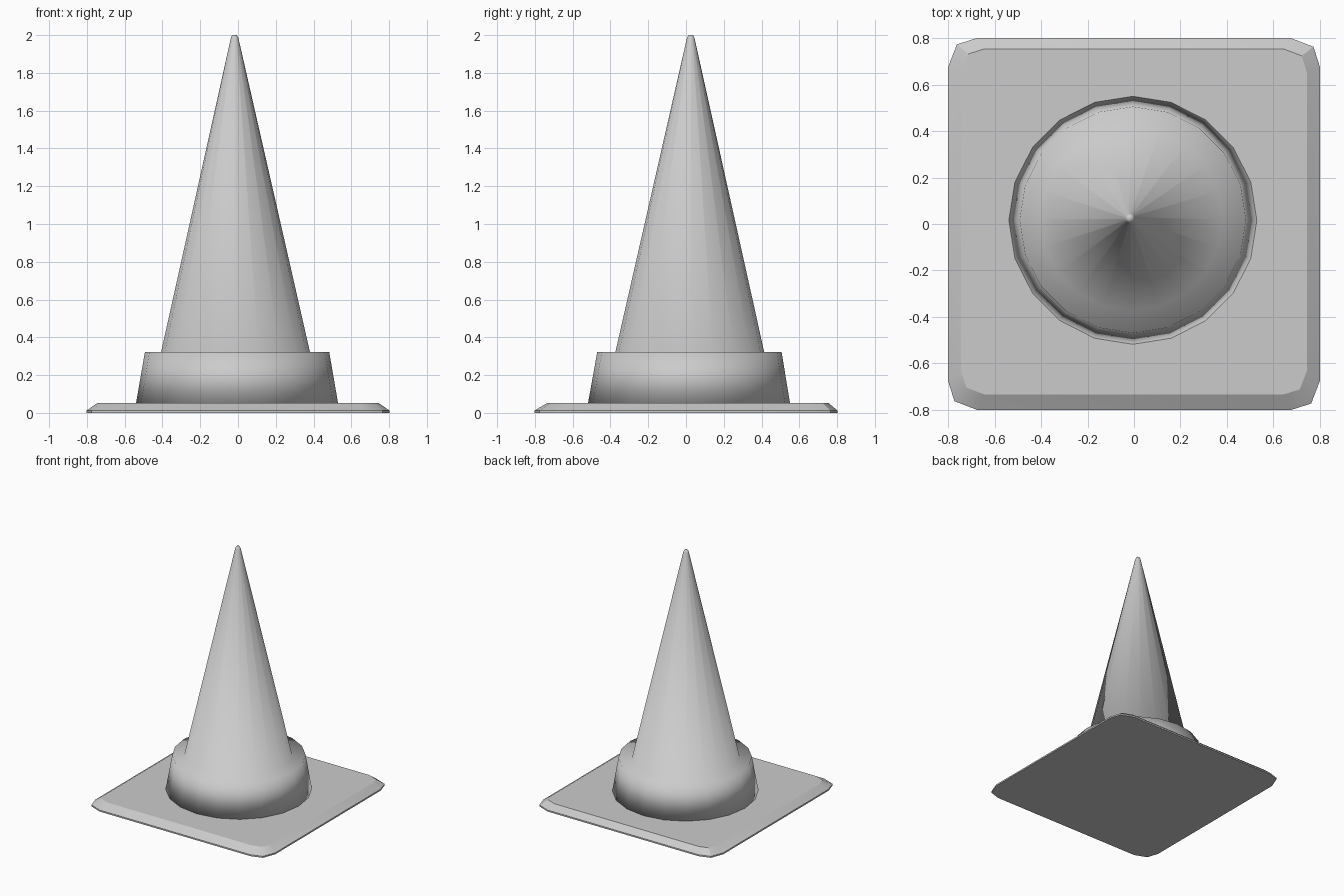
import bpy, bmesh
from math import cos, sin, pi, radians

if "Cube" in bpy.data.objects:
    bpy.data.objects.remove(bpy.data.objects["Cube"])


def loft(name, rings, smooth_angle):
    """Bridge a stack of equal-length point rings and cap both ends."""
    bm = bmesh.new()
    vs = [[bm.verts.new(p) for p in ring] for ring in rings]
    n = len(vs[0])
    for lo, hi in zip(vs, vs[1:]):
        for i in range(n):
            j = (i + 1) % n
            bm.faces.new((lo[i], lo[j], hi[j], hi[i]))
    bm.faces.new(vs[0][::-1])
    bm.faces.new(vs[-1])
    me = bpy.data.meshes.new(name)
    bm.to_mesh(me)
    bm.free()
    ob = bpy.data.objects.new(name, me)
    bpy.context.collection.objects.link(ob)
    bpy.ops.object.select_all(action='DESELECT')
    ob.select_set(True)
    bpy.context.view_layer.objects.active = ob
    if smooth_angle >= 180:
        bpy.ops.object.shade_smooth()
    else:
        bpy.ops.object.shade_smooth_by_angle(angle=radians(smooth_angle))
    return ob


def circle(r, z, x, y, n=20):
    return [(x + r * cos(2 * pi * i / n), y + r * sin(2 * pi * i / n), z)
            for i in range(n)]


def plate(h, cut, z, x=0.0, y=0.0):
    """Square outline whose corners are cut by two facets."""
    corner = [(h, h - cut), (h - cut * 0.22, h - cut * 0.3), (h - cut, h)]
    ring = []
    for k in range(4):
        c, s = round(cos(k * pi / 2)), round(sin(k * pi / 2))
        ring += [(x + a * c - b * s, y + a * s + b * c, z) for a, b in corner]
    return ring


# square foot plate with bevelled top edge
loft("base_plate", [plate(0.803, 0.13, 0.0),
                    plate(0.803, 0.13, 0.012),
                    plate(0.745, 0.10, 0.052, 0, 0.01)], 25)

# flared collar, flat ledge and tapering cone in one smooth skin
profile = [(0.535, 0.05, -0.005, 0.016),
           (0.488, 0.322, -0.005, 0.018),
           (0.394, 0.322, -0.013, 0.02),
           (0.02, 1.985, -0.018, 0.025),
           (0.012, 2.0, -0.018, 0.025)]
loft("cone_body", [circle(*p) for p in profile], 180)
